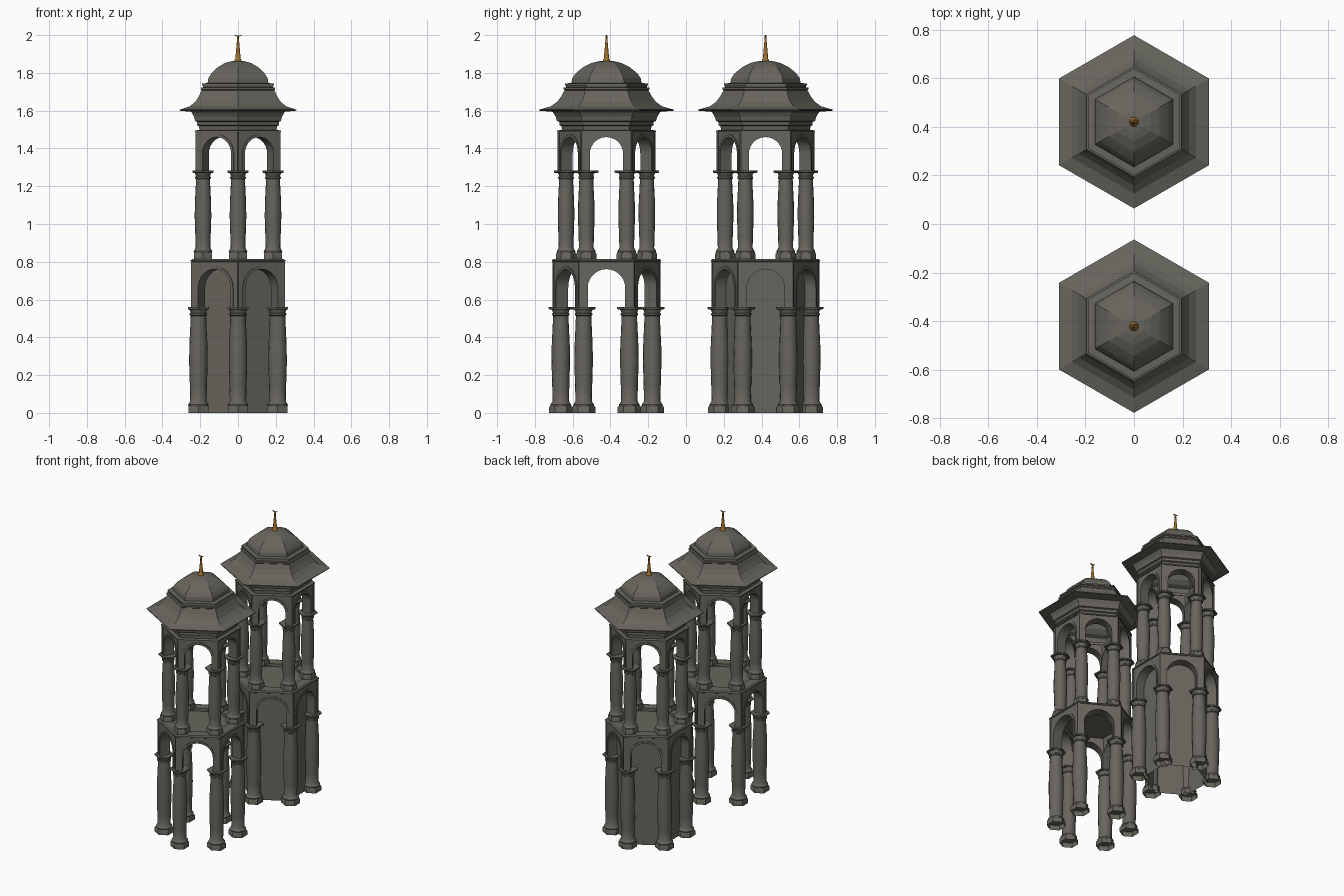
import bpy, bmesh
from math import sin, cos, pi, radians

if "Cube" in bpy.data.objects:
    bpy.data.objects.remove(bpy.data.objects["Cube"], do_unlink=True)


def material(name, rgb):
    m = bpy.data.materials.new(name)
    m.use_nodes = True
    m.diffuse_color = (*rgb, 1)
    bsdf = m.node_tree.nodes["Principled BSDF"]
    bsdf.inputs["Base Color"].default_value = (*rgb, 1)
    bsdf.inputs["Roughness"].default_value = 0.8
    return m


STONE = material("grey stone", (0.136, 0.13, 0.109))
GOLD = material("gold", (0.34, 0.16, 0.025))


def finish(bm, name, mat, smooth_angle=0):
    """Turn a bmesh into mesh data; edges below the angle are smoothed."""
    bmesh.ops.recalc_face_normals(bm, faces=bm.faces)
    for f in bm.faces:
        f.smooth = smooth_angle > 0
    for e in bm.edges:
        e.smooth = len(e.link_faces) == 2 and e.calc_face_angle(pi) < radians(smooth_angle)
    mesh = bpy.data.meshes.new(name)
    bm.to_mesh(mesh)
    bm.free()
    mesh.materials.append(mat)
    return mesh


def place(name, mesh, loc=(0, 0, 0), rot=0):
    ob = bpy.data.objects.new(name, mesh)
    ob.location = loc
    ob.rotation_euler.z = rot
    bpy.context.collection.objects.link(ob)
    return ob


def lathe(bm, profile, sides=6, bottom=True):
    """Stack rings of (radius, height), with one corner towards +y."""
    rings = [[bm.verts.new((r * cos(pi / 2 + 2 * pi * k / sides),
                            r * sin(pi / 2 + 2 * pi * k / sides), z))
              for k in range(sides)] for r, z in profile]
    for a, b in zip(rings, rings[1:]):
        for k in range(sides):
            j = (k + 1) % sides
            bm.faces.new((a[k], a[j], b[j], b[k]))
    bm.faces.new(rings[-1])
    if bottom:
        bm.faces.new(rings[0])


def turned(name, profile, mat, sides=6, smooth_angle=0, bottom=False):
    bm = bmesh.new()
    lathe(bm, profile, sides, bottom)
    return finish(bm, name, mat, smooth_angle)


def column(name, z0, z1, r, plinth):
    """Hexagonal plinth, bulging round shaft, moulded neck, hexagonal abacus."""
    bm = bmesh.new()
    lathe(bm, [(plinth, z0), (plinth, z0 + .03), (plinth * .9, z0 + .038)], bottom=False)
    b, t = z0 + .034, z1 - .012
    h = t - b
    lathe(bm, [(r * 1.08, b), (r * 1.12, b + .01), (r * .98, b + .02), (r * .88, b + .028),
               (r * .92, b + h * .2), (r, b + h * .45), (r * .98, b + h * .62),
               (r * .86, b + h * .86), (r * .84, t - .034), (r * .95, t - .03),
               (r * .95, t - .022), (r * .85, t - .018), (r * .9, t - .008),
               (r * 1.02, t)], 16)
    lathe(bm, [(.06, z1 - .012), (.064, z1 - .009), (.064, z1)])
    return finish(bm, name, STONE, 35)


def arch_line(w, spring, z0, steps=14):
    pts = [(w, z0)]
    pts += [(w * cos(pi * k / steps), spring + w * sin(pi * k / steps)) for k in range(steps + 1)]
    return pts + [(-w, z0)]


def sweep_faces(bm, front, back):
    """Close two matching outlines into a solid."""
    a = [bm.verts.new(p) for p in front]
    b = [bm.verts.new(p) for p in back]
    bm.faces.new(a)
    bm.faces.new(b)
    for i in range(len(a)):
        j = (i + 1) % len(a)
        bm.faces.new((a[i], a[j], b[j], b[i]))


def arch_wall(name, r_out, r_in, z0, z1, w, spring):
    """One mitred side of the hexagonal arcade, facing +x."""
    bm = bmesh.new()
    inner = arch_line(w, spring, z0)

    def outline(r):
        corners = [(-r / 2, z0), (-r / 2, z1), (r / 2, z1), (r / 2, z0)]
        return [(r * cos(pi / 6), u, z) for u, z in corners + inner]

    sweep_faces(bm, outline(r_out), outline(r_in))
    # raised moulding round the arch
    rim = inner + arch_line(w + .014, spring, z0)[::-1]
    x = r_out * cos(pi / 6)
    sweep_faces(bm, [(x + .005, u, z) for u, z in rim], [(x - .004, u, z) for u, z in rim])
    # corner strips
    for s in (-1, 1):
        strip = [(s * r_out / 2, z0), (s * r_out / 2, z1),
                 (s * (r_out / 2 - .012), z1), (s * (r_out / 2 - .012), z0)]
        sweep_faces(bm, [(x + .004, u, z) for u, z in strip],
                    [(x - .004, u, z) for u, z in strip])
    return finish(bm, name, STONE, 25)


# Shared part meshes
lower_column = column("lower_column", 0, .56, .049, .062)
upper_column = column("upper_column", .812, 1.283, .044, .054)
lower_arch = arch_wall("lower_arch", .283, .204, .56, .80, .099, .662)
upper_arch = arch_wall("upper_arch", .255, .18, 1.283, 1.487, .088, 1.372)
# floor with a raised rim, and roof as an open shell
floor = turned("floor_slab", [(.278, .796), (.289, .802), (.289, .808), (.28, .815),
                              (.206, .815), (.206, .795)], STONE)
infill = turned("infill_core", [(.213, 0), (.213, .79)], STONE)
roof = turned("roof", [
    (.19, 1.487), (.262, 1.487), (.262, 1.495), (.236, 1.498), (.238, 1.518),
    (.25, 1.523), (.25, 1.541), (.262, 1.545), (.27, 1.57), (.285, 1.594),
    (.357, 1.60), (.357, 1.605), (.295, 1.623), (.262, 1.646), (.24, 1.675), (.222, 1.708),
    (.227, 1.712), (.227, 1.722), (.214, 1.724), (.214, 1.732), (.219, 1.734),
    (.219, 1.744), (.186, 1.746), (.181, 1.772), (.165, 1.795), (.144, 1.814),
    (.122, 1.831), (.08, 1.852), (.045, 1.861), (.015, 1.864)], STONE)
finial = turned("finial", [(.02, 1.86), (.019, 1.868), (.014, 1.873), (.012, 1.9),
                           (.007, 1.955), (.005, 1.988)], GOLD, 12, 40, True)

# Small crescent on the finial tip
bm = bmesh.new()
arc = [radians(200 + 14 * k) for k in range(11)]
moon = [(.02 * cos(a), 2.004 + .012 * sin(a)) for a in arc]
moon += [(.016 * cos(a), 2.004 + .007 * sin(a)) for a in reversed(arc)]
sweep_faces(bm, [(x, -.003, z) for x, z in moon], [(x, .003, z) for x, z in moon])
lathe(bm, [(.005, 1.984), (.004, 1.999)])
crescent = finish(bm, "crescent", GOLD)

# Two towers; only the back one has a closed lower storey
for side, y in (("front", -.421), ("back", .421)):
    centre = (0, y, 0)
    for part, mesh in (("floor_slab", floor), ("roof", roof),
                       ("finial", finial), ("crescent", crescent)):
        place(f"{side}_{part}", mesh, centre)
    if side == "back":
        place("back_infill_core", infill, centre)
    for k in range(6):
        face, corner = k * pi / 3, pi / 6 + k * pi / 3
        for level, arch, col, r in (("lower", lower_arch, lower_column, .242),
                                    ("upper", upper_arch, upper_column, .214)):
            place(f"{side}_{level}_arch_{k + 1}", arch, centre, face)
            place(f"{side}_{level}_column_{k + 1}", col,
                  (r * cos(corner), y + r * sin(corner), 0))
